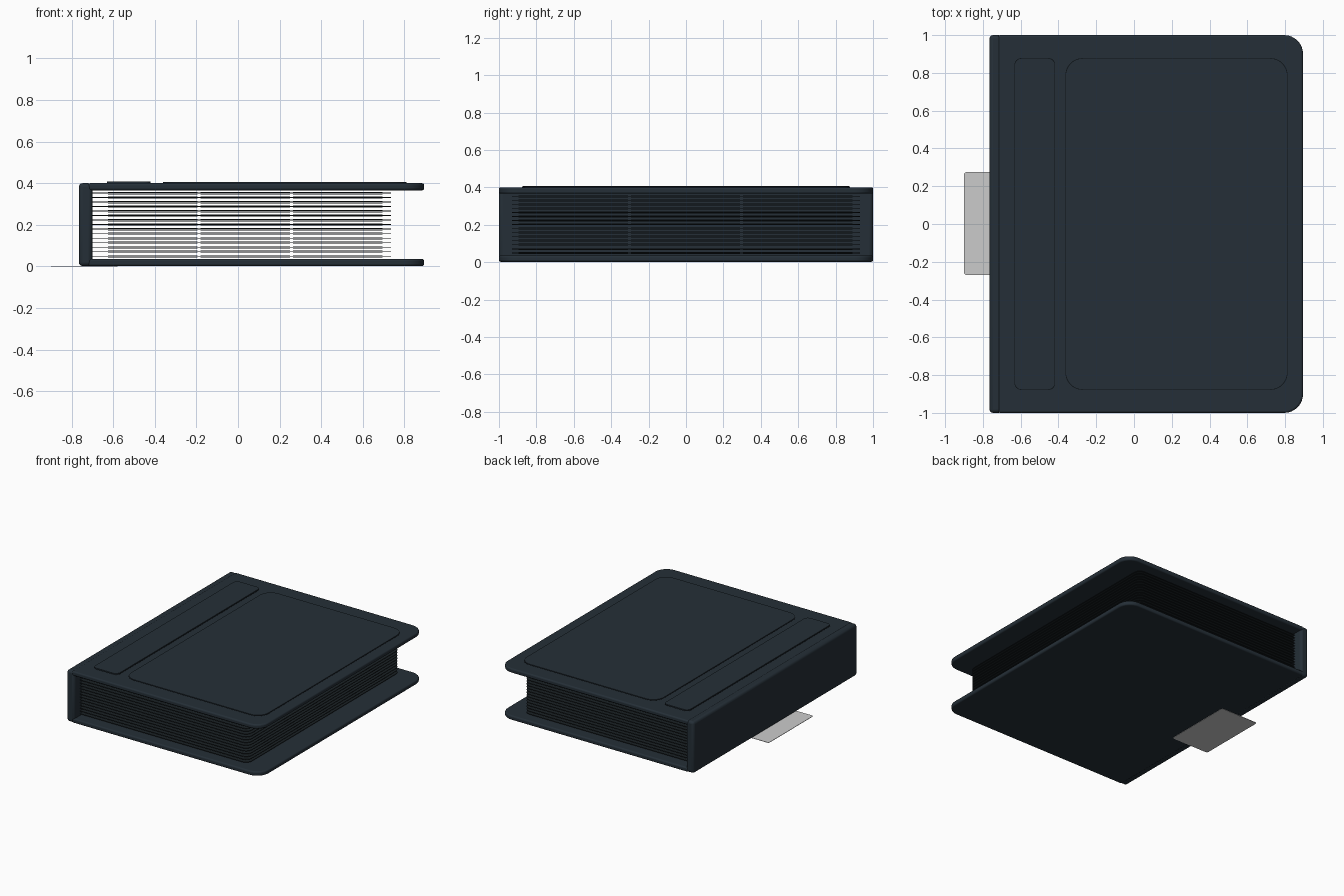
import bpy
import bmesh
from math import radians, sin, cos

cube = bpy.data.objects.get("Cube")
if cube:
    bpy.data.objects.remove(cube, do_unlink=True)


def material(name, colour):
    mat = bpy.data.materials.new(name)
    mat.use_nodes = True
    rgba = (*colour, 1)
    mat.diffuse_color = rgba
    mat.node_tree.nodes["Principled BSDF"].inputs["Base Color"].default_value = rgba
    return mat


SLATE = material("dark slate cover", (0.018, 0.028, 0.038))
SLEEVE = material("black sleeve", (0.011, 0.016, 0.019))
SEAM = material("black seam", (0.004, 0.006, 0.008))
GREY = material("light grey card", (0.6, 0.6, 0.6))


def slab(name, x0, x1, y0, y1, z0, z1, mat, left_r=0.0, right_r=0.0, bevel=0.0):
    """Flat slab with rounded left and right corners and optional soft edges."""
    bm = bmesh.new()
    points = []
    corners = ((x1, y1, -1, -1, right_r, 0), (x0, y1, 1, -1, left_r, 90),
               (x0, y0, 1, 1, left_r, 180), (x1, y0, -1, 1, right_r, 270))
    for cx, cy, sx, sy, r, start in corners:
        steps = 8 if r else 0
        for i in range(steps + 1):
            a = radians(start + 90 * i / max(steps, 1))
            if r:
                points.append((cx + sx * r + r * cos(a), cy + sy * r + r * sin(a)))
            else:
                points.append((cx, cy))
    base = bm.faces.new([bm.verts.new((x, y, z0)) for x, y in points])
    top = bmesh.ops.extrude_face_region(bm, geom=[base])
    for v in top["geom"]:
        if isinstance(v, bmesh.types.BMVert):
            v.co.z = z1
    bmesh.ops.recalc_face_normals(bm, faces=bm.faces)
    mesh = bpy.data.meshes.new(name)
    bm.to_mesh(mesh)
    bm.free()
    mesh.materials.append(mat)
    obj = bpy.data.objects.new(name, mesh)
    bpy.context.collection.objects.link(obj)
    if bevel:
        mod = obj.modifiers.new("soft_edges", "BEVEL")
        mod.width = bevel
        mod.segments = 3
        mod.limit_method = "ANGLE"
        mod.angle_limit = radians(40)
    bpy.ops.object.select_all(action="DESELECT")
    obj.select_set(True)
    bpy.context.view_layer.objects.active = obj
    bpy.ops.object.shade_smooth_by_angle(angle=radians(35))
    return obj


# Covers and spine
slab("back_cover", -0.72, 0.895, -1, 1, 0.002, 0.036, SLATE, 0, 0.1, 0.01)
slab("front_cover", -0.72, 0.895, -1, 1, 0.366, 0.4, SLATE, 0, 0.1, 0.01)
slab("spine", -0.765, -0.7, -1, 1, 0.002, 0.4, SLATE, 0, 0, 0.018)

# Raised panels on the front cover, each on a thin dark seam
for label, x0, x1, r, top in (("narrow_panel", -0.63, -0.42, 0.035, 0.408),
                              ("wide_panel", -0.36, 0.81, 0.09, 0.405)):
    slab(label + "_seam", x0 - 0.003, x1 + 0.003, -0.878, 0.878,
         0.396, 0.401, SEAM, r, r)
    slab(label, x0, x1, -0.875, 0.875, 0.396, top, SLATE, r, r)

# Stack of sleeve pages, with three by three pockets on both sides
PAGES = 15
for p in range(PAGES):
    z = 0.049 + 0.0217 * p
    slab(f"page_{p + 1}", -0.71, 0.735, -0.93, 0.93,
         z - 0.002, z + 0.002, SLEEVE, 0, 0.05)
    for side in (-1, 1):
        zp = z + side * 0.005
        for col in range(3):
            for row in range(3):
                x = -0.625 + 0.445 * col
                y = -0.895 + 0.6 * row
                slab(f"pocket_{p + 1}_{col}_{row}", x, x + 0.43, y, y + 0.585,
                     zp - 0.0012, zp + 0.0012, SLEEVE)

# Loose card tucked flat under the spine
slab("loose_card", -0.9, -0.58, -0.27, 0.275, 0, 0.003, GREY, 0.015, 0.015)
